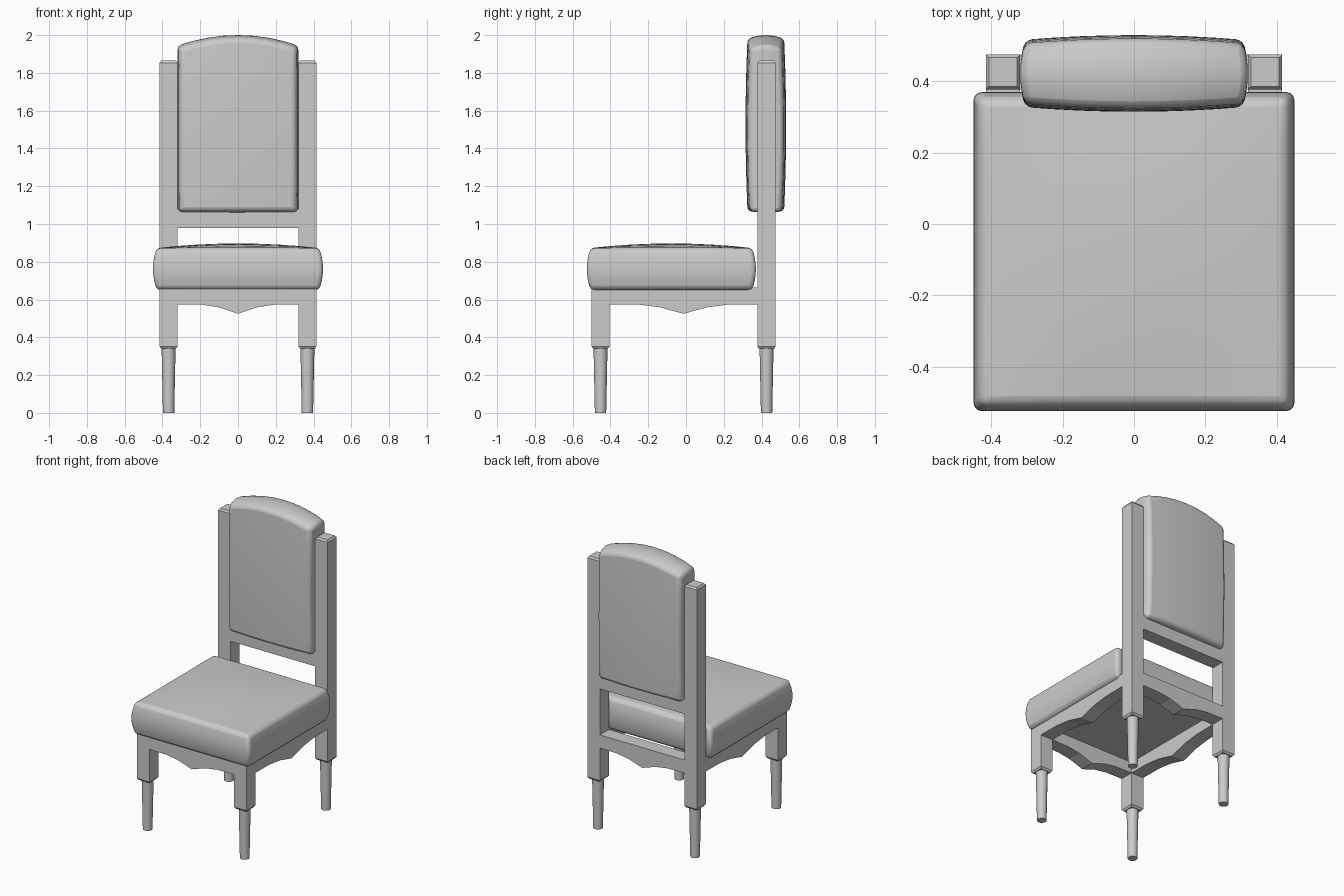
import bpy, bmesh
from mathutils import Matrix, Vector

if "Cube" in bpy.data.objects:
    bpy.data.objects.remove(bpy.data.objects["Cube"])


def finish(name, bm, mirror=False, bevel=0.0, smooth=None):
    bmesh.ops.recalc_face_normals(bm, faces=bm.faces[:])
    mesh = bpy.data.meshes.new(name)
    bm.to_mesh(mesh)
    bm.free()
    ob = bpy.data.objects.new(name, mesh)
    bpy.context.collection.objects.link(ob)
    if bevel:
        mod = ob.modifiers.new("Bevel", 'BEVEL')
        mod.width, mod.segments = bevel, 3
        mod.limit_method, mod.angle_limit = 'ANGLE', 0.9
    if mirror:
        ob.modifiers.new("Mirror", 'MIRROR')
    if smooth:
        bpy.ops.object.select_all(action='DESELECT')
        ob.select_set(True)
        bpy.context.view_layer.objects.active = ob
        bpy.ops.object.shade_smooth_by_angle(angle=smooth)
    return ob


def box(bm, x, y, z):
    lo, hi = Vector((x[0], y[0], z[0])), Vector((x[1], y[1], z[1]))
    mat = Matrix.Translation((lo + hi) / 2) @ Matrix.Diagonal((*(hi - lo), 1))
    return bmesh.ops.create_cube(bm, size=1, matrix=mat)['verts']


# Leg: square block with chamfered foot, turned taper below, optional crowned top
def leg(name, y, top, crown):
    bm = bmesh.new()
    box(bm, (0.32, 0.415), y, (0.352, top))
    bm.normal_update()
    ends = [f for f in bm.faces if f.normal.z < -0.5 or (crown and f.normal.z > 0.5)]
    bmesh.ops.inset_individual(bm, faces=ends, thickness=0.012, depth=0.012)
    c = Matrix.Translation((0.3675, sum(y) / 2, 0.172))
    bmesh.ops.create_cone(bm, cap_ends=True, segments=20, radius1=0.03,
                          radius2=0.037, depth=0.344, matrix=c)
    finish(name, bm, mirror=True, smooth=0.45)


# Apron: scalloped board running along x or y
def apron(name, half, centre, along_y, across, mirror=False):
    right = [(half, 0.575), (half * 0.6, 0.573), (half * 0.32, 0.559), (half * 0.14, 0.540)]
    prof = right + [(0, 0.525)] + [(-u, z) for u, z in reversed(right)]
    prof += [(-half, 0.665), (half, 0.665)]
    bm = bmesh.new()

    def pt(u, z, t):
        return (t, u + centre, z) if along_y else (u + centre, t, z)
    face = bm.faces.new([bm.verts.new(pt(u, z, across[0])) for u, z in prof])
    ext = bmesh.ops.extrude_face_region(bm, geom=[face])['geom']
    d = across[1] - across[0]
    bmesh.ops.translate(bm, vec=(d, 0, 0) if along_y else (0, d, 0),
                        verts=[g for g in ext if isinstance(g, bmesh.types.BMVert)])
    finish(name, bm, mirror=mirror)


# Cushion: subdivided cube warped by a function of its -1..1 coordinates
def cushion(name, warp, bevel):
    bm = bmesh.new()
    bmesh.ops.create_cube(bm, size=2)
    bmesh.ops.subdivide_edges(bm, edges=bm.edges[:], cuts=7, use_grid_fill=True)
    for v in bm.verts:
        v.co = warp(*v.co)
    finish(name, bm, bevel=bevel, smooth=0.7)


def bow(s):
    return 1 - s * s


def seat_warp(u, v, w):
    crown = 0.024 * bow(u) * bow(v) * (w + 1) / 2
    return (u * (0.43 + 0.02 * bow(w)),
            -0.0775 + v * (0.4275 + 0.02 * bow(w)),
            0.7615 + w * 0.1115 + crown)


def back_warp(u, v, w):
    top = 1.925 + 0.055 * bow(u) + 0.02 * bow(v)
    bottom = 1.07 - 0.01 * bow(v)
    return (u * (0.306 + 0.013 * bow(v)),
            0.4225 + v * (0.084 + 0.013 * bow(u) + 0.0105 * bow(w)),
            bottom + (top - bottom) * (w + 1) / 2)


FRONT, BACK = (-0.50, -0.405), (0.378, 0.475)

leg("front_legs", FRONT, 0.66, False)
leg("back_posts", BACK, 1.853, True)

apron("front_apron", 0.32, 0, False, FRONT)
apron("back_apron", 0.32, 0, False, BACK)
apron("side_aprons", 0.3915, -0.0135, True, (0.32, 0.415), mirror=True)

# Rail under the backrest
bm = bmesh.new()
box(bm, (-0.32, 0.32), BACK, (0.98, 1.08))
finish("back_rail", bm)

cushion("seat_cushion", seat_warp, 0.022)
cushion("back_cushion", back_warp, 0.02)
